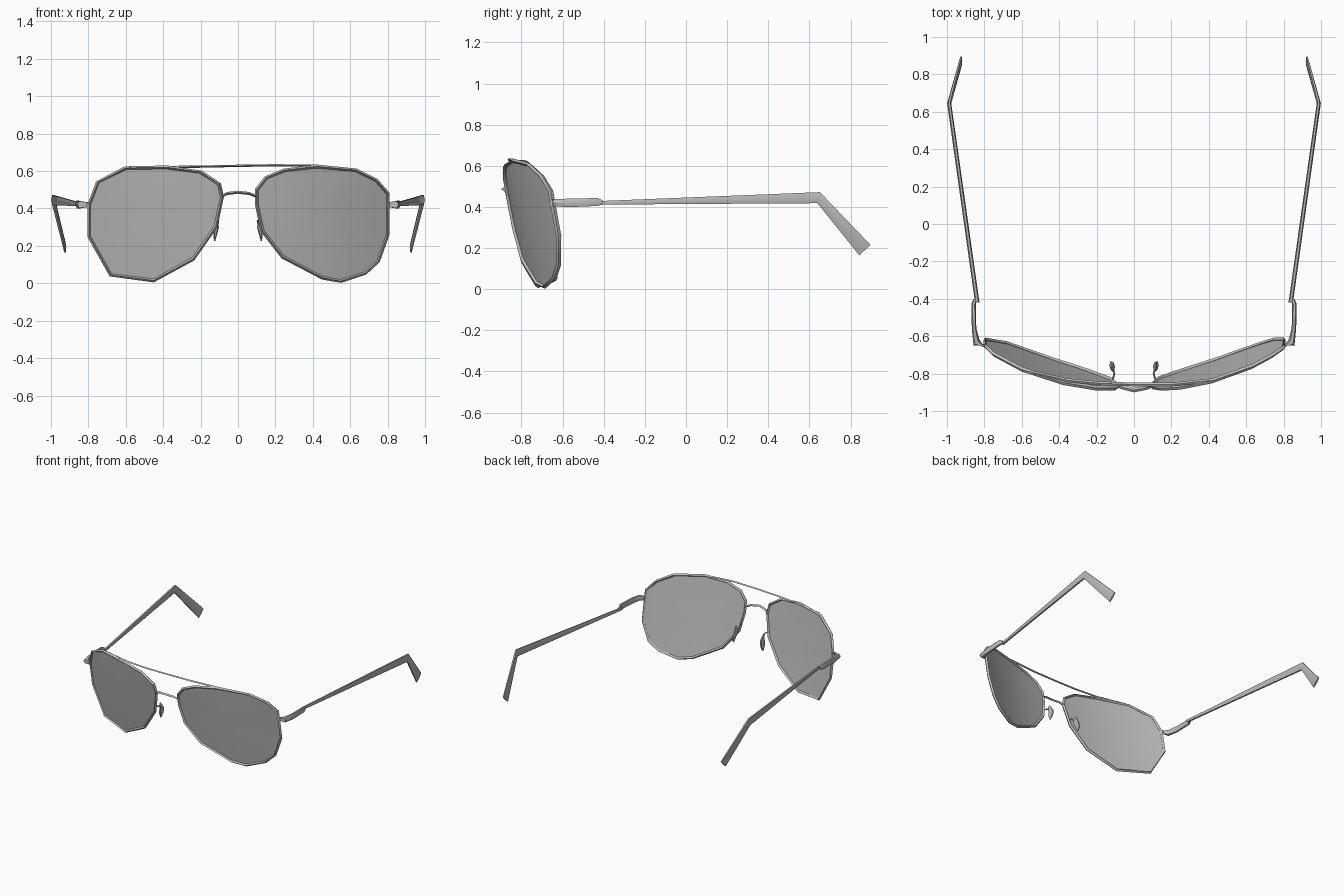
import bpy, math
from mathutils import Vector as V

if "Cube" in bpy.data.objects:
    bpy.data.objects.remove(bpy.data.objects["Cube"])

mat = bpy.data.materials.new("grey metal")
mat.diffuse_color = (0.5, 0.5, 0.5, 1)
mat.use_nodes = True
mat.node_tree.nodes["Principled BSDF"].inputs["Base Color"].default_value = mat.diffuse_color


def make(name, verts, faces, angle=40):
    me = bpy.data.meshes.new(name)
    me.from_pydata([tuple(v) for v in verts], [], faces)
    me.materials.append(mat)
    ob = bpy.data.objects.new(name, me)
    bpy.context.collection.objects.link(ob)
    bpy.ops.object.select_all(action='DESELECT')
    ob.select_set(True)
    bpy.context.view_layer.objects.active = ob
    bpy.ops.object.mode_set(mode='EDIT')
    bpy.ops.mesh.select_all(action='SELECT')
    bpy.ops.mesh.normals_make_consistent(inside=False)
    bpy.ops.object.mode_set(mode='OBJECT')
    bpy.ops.object.shade_smooth_by_angle(angle=math.radians(angle))
    return ob


def loft(name, sections, n=6, closed=False):
    """Skin elliptical sections given as (centre, half axis u, half axis v)."""
    verts, faces = [], []
    for c, u, v in sections:
        for k in range(n):
            a = 2 * math.pi * k / n
            verts.append(V(c) + V(u) * math.cos(a) + V(v) * math.sin(a))
    m = len(sections)
    for i in range(m if closed else m - 1):
        j = (i + 1) % m
        for k in range(n):
            l = (k + 1) % n
            faces.append((i * n + k, i * n + l, j * n + l, j * n + k))
    if not closed:
        faces += [tuple(range(n)), tuple(range((m - 1) * n, m * n))]
    return make(name, verts, faces)


def surface(x, z):
    """Wrapped, tilted sheet the lenses and rims lie on."""
    return V((x, -0.865 + 0.33 * x * x + 0.18 * (0.45 - z), z))


outlines = {
    "right": [(.10, .42), (.10, .50), (.15, .565), (.25, .605), (.42, .625), (.63, .605),
              (.74, .55), (.80, .48), (.80, .26), (.75, .12), (.68, .055), (.55, .012),
              (.45, .03), (.24, .14), (.13, .28)],
    "left": [(-.085, .46), (-.10, .53), (-.20, .595), (-.38, .62), (-.60, .617),
             (-.75, .54), (-.795, .42), (-.795, .25), (-.68, .045), (-.45, .015),
             (-.24, .13), (-.12, .30)],
}

for side, s in (("right", 1), ("left", -1)):
    pts = outlines[side]
    n = len(pts)
    cx, cz = sum(p[0] for p in pts) / n, sum(p[1] for p in pts) / n

    # Lens: rings shrinking to the centre, following the wrapped sheet
    verts, faces = [], []
    rings = (1, .75, .5, .25)
    for t in rings:
        verts += [surface(cx + (x - cx) * t, cz + (z - cz) * t) for x, z in pts]
    verts.append(surface(cx, cz))
    for i in range(n):
        j = (i + 1) % n
        for r in range(len(rings) - 1):
            faces.append((r * n + i, r * n + j, r * n + n + j, r * n + n + i))
        faces.append((3 * n + i, 3 * n + j, 4 * n))
    make(side + "_lens", verts, faces)

    # Rim: thin four-sided wire around the lens
    rim = []
    for x, z in pts:
        out = V((x - cx, 0, z - cz)).normalized()
        rim.append((surface(x, z), out * .010, (0, .013, 0)))
    loft(side + "_rim", rim, 4, True)

    # Hinge block, wrapping from the rim back to the temple
    loft(side + "_hinge", [
        ((s * .795, -.655, .42), (0, .012, 0), (0, 0, .015)),
        ((s * .842, -.635, .42), (s * .016, -.016, 0), (0, 0, .020)),
        ((s * .855, -.56, .42), (s * .012, 0, 0), (0, 0, .024)),
        ((s * .858, -.43, .424), (s * .012, 0, 0), (0, 0, .022)),
        ((s * .850, -.405, .422), (s * .010, 0, 0), (0, 0, .012))], 6)

    # Temple arm with its bent ear tip
    loft(side + "_temple", [
        ((s * .838, -.42, .42), (s * .012, 0, 0), (0, 0, .010)),
        ((s * .988, .645, .445), (s * .011, 0, 0), (0, .007, .031)),
        ((s * .925, .87, .19), (s * .007, 0, 0), (0, .031, .030))], 6)

    # Nose pad and its little arm
    loft(side + "_nose_pad", [
        ((s * .118, -.775, .345), (.003, 0, 0), (0, .006, 0)),
        ((s * .112, -.765, .30), (.010, 0, 0), (0, .026, 0)),
        ((s * .122, -.755, .26), (.010, 0, 0), (0, .024, 0)),
        ((s * .125, -.755, .225), (.003, 0, 0), (0, .006, 0))], 6)
    loft(side + "_nose_pad_arm", [
        ((s * .115, -.835, .34), (.005, 0, 0), (0, 0, .006)),
        ((s * .105, -.80, .335), (.005, 0, 0), (0, 0, .006)),
        ((s * .114, -.765, .29), (.005, 0, 0), (0, 0, .006))], 4)

# Brow bar across the tops of both rims
loft("brow_bar", [((x, y, z), (0, .010, 0), (0, 0, .006)) for x, y, z in (
    (-.58, -.785, .622), (-.36, -.835, .622), (-.18, -.852, .624),
    (0, -.858, .628), (.2, -.858, .631), (.42, -.835, .628))], 4)

# Arched nose bridge
loft("nose_bridge", [((x, y, z), (0, .012, 0), (0, 0, .008)) for x, y, z in (
    (-.09, -.862, .462), (-.06, -.873, .48), (0, -.888, .487),
    (.06, -.876, .48), (.105, -.862, .462))], 4)
